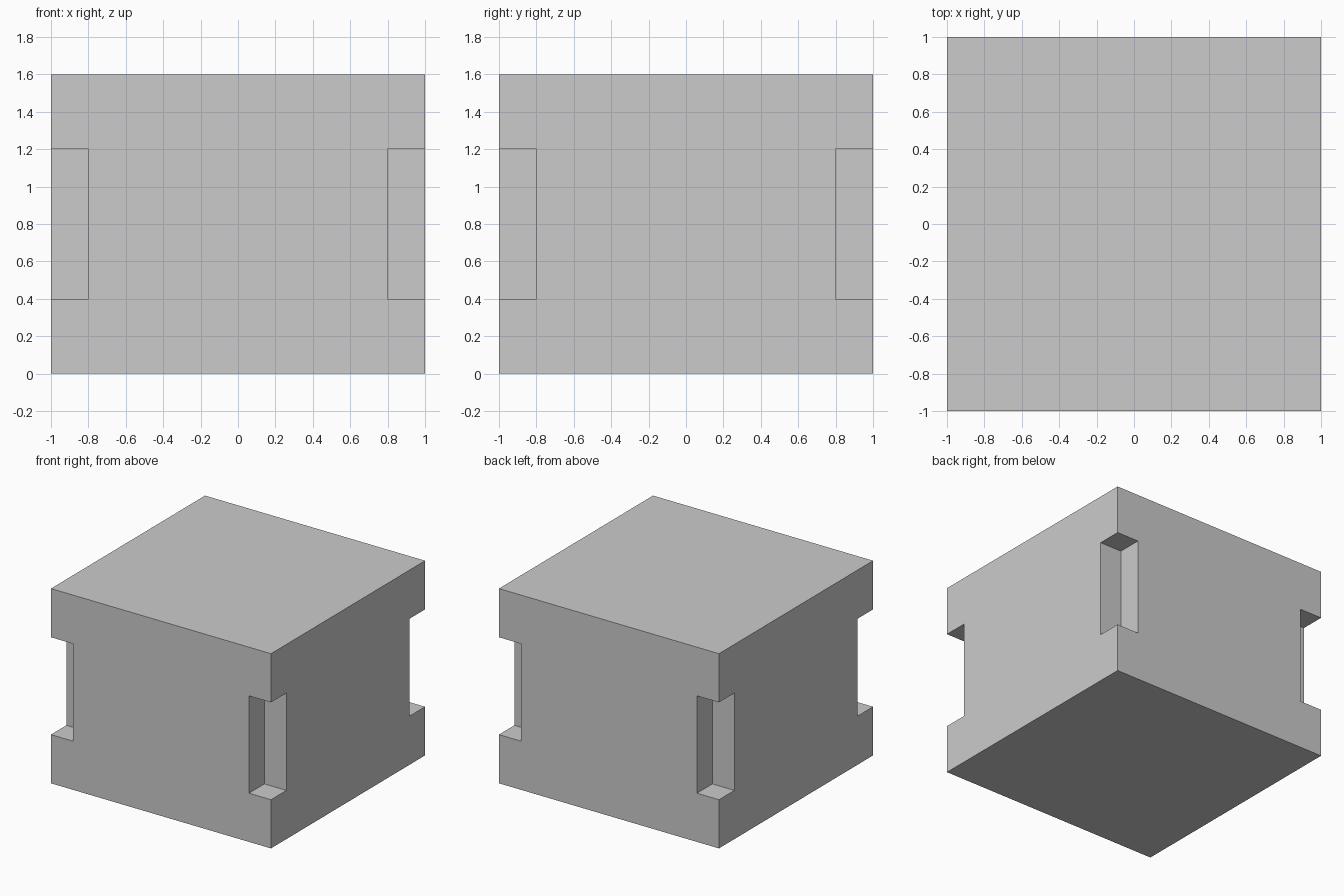
import bpy

if "Cube" in bpy.data.objects:
    bpy.data.objects.remove(bpy.data.objects["Cube"])


def box(name, center, size):
    bpy.ops.mesh.primitive_cube_add(size=1, location=center)
    obj = bpy.context.object
    obj.name = name
    obj.scale = size
    bpy.ops.object.transform_apply(location=True, rotation=True, scale=True)
    return obj


# Main block
block = box("notched_block", (0, 0, 0.8), (2, 2, 1.6))

# Square recess in the middle of each vertical edge
for x in (-1, 1):
    for y in (-1, 1):
        cutter = box("corner_cutter", (x, y, 0.8), (0.4, 0.4, 0.8))
        cutter.hide_render = True
        mod = block.modifiers.new("corner_notch", 'BOOLEAN')
        mod.operation = 'DIFFERENCE'
        mod.solver = 'EXACT'
        mod.object = cutter
        bpy.context.view_layer.objects.active = block
        bpy.ops.object.modifier_apply(modifier=mod.name)
        bpy.data.objects.remove(cutter, do_unlink=True)
